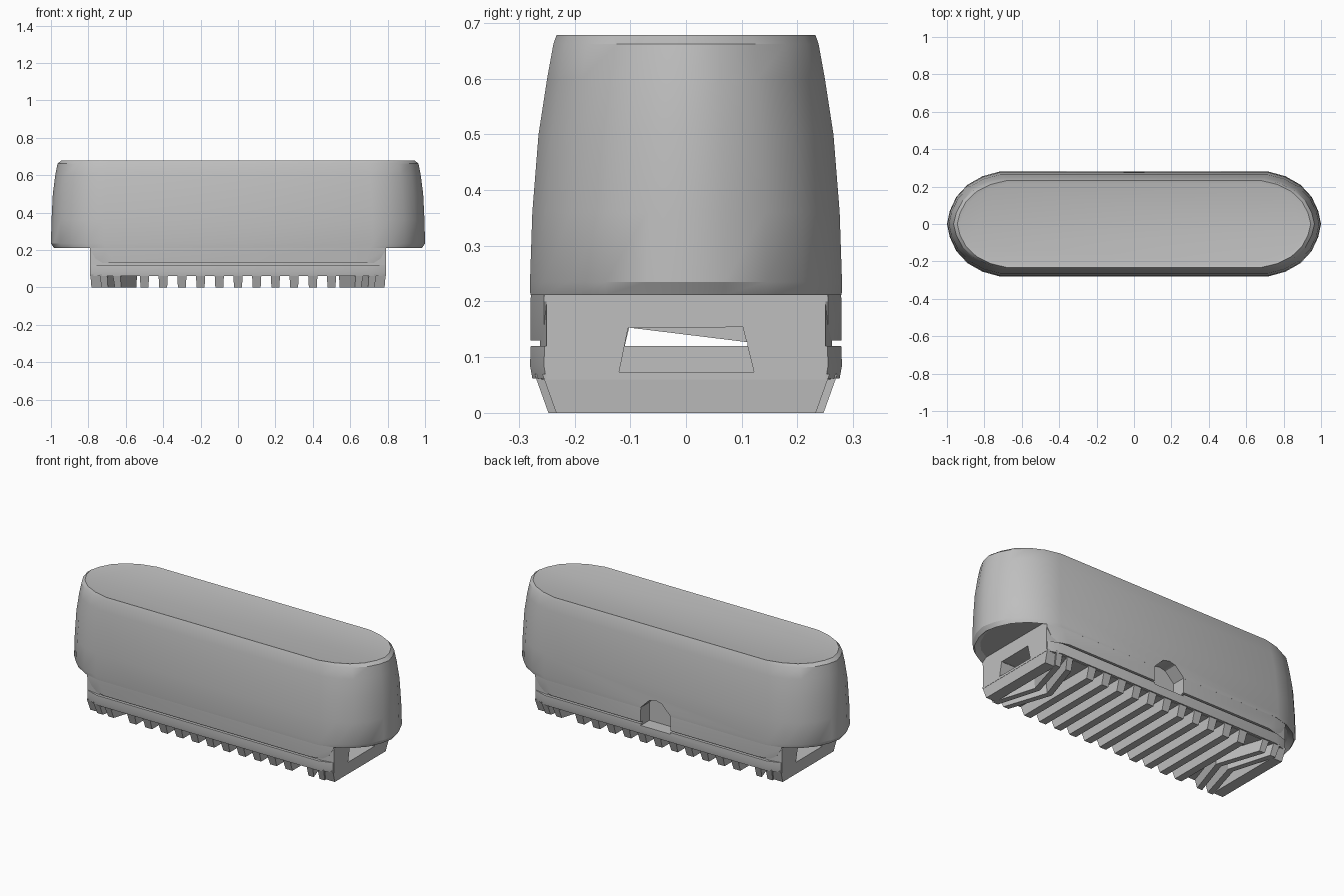
import bpy, bmesh, math
from mathutils import Matrix

if "Cube" in bpy.data.objects:
    bpy.data.objects.remove(bpy.data.objects["Cube"])

grey = bpy.data.materials.new("plain grey")
grey.use_nodes = True
GREY = (0.52, 0.52, 0.52, 1)
grey.diffuse_color = GREY
grey.node_tree.nodes["Principled BSDF"].inputs["Base Color"].default_value = GREY


def finish(name, bm):
    bmesh.ops.recalc_face_normals(bm, faces=bm.faces)
    me = bpy.data.meshes.new(name)
    bm.to_mesh(me)
    bm.free()
    me.materials.append(grey)
    ob = bpy.data.objects.new(name, me)
    bpy.context.collection.objects.link(ob)
    return ob


def mirrored_plan(quarter):
    """Closed outline from quarter points running from the side to the end."""
    right = quarter + [(x, -y) for x, y in reversed(quarter) if y > 0]
    return right + [(-x, -y) for x, y in right if abs(y) > 0] + (
        [(-quarter[-1][0], 0)] if quarter[-1][1] == 0 else [])


def loft(name, quarter, levels, top_inset=0, floor_inset=0):
    """Stack scaled copies of a plan; levels are (z, x scale, y scale)."""
    plan = sorted(mirrored_plan(quarter), key=lambda p: math.atan2(p[1], p[0]))
    bm = bmesh.new()
    rings = [[bm.verts.new((x * sx, y * sy, z)) for x, y in plan] for z, sx, sy in levels]
    n = len(plan)
    for low, high in zip(rings, rings[1:]):
        for i in range(n):
            j = (i + 1) % n
            bm.faces.new((low[i], low[j], high[j], high[i]))
    floor = bm.faces.new(rings[0][::-1])
    top = bm.faces.new(rings[-1])
    bm.normal_update()
    if top_inset:
        bmesh.ops.inset_region(bm, faces=[top], thickness=top_inset, depth=-0.004)
    if floor_inset:
        bmesh.ops.inset_region(bm, faces=[floor], thickness=floor_inset, depth=-0.02)
    return finish(name, bm)


def prism(name, profile, axis, start, end):
    """Extrude a profile along x (profile is y, z) or along y (profile is x, z)."""
    bm = bmesh.new()

    def place(a, b, t):
        return (t, a, b) if axis == "x" else (a, t, b)
    face = bm.faces.new([bm.verts.new(place(a, b, start)) for a, b in profile])
    made = bmesh.ops.extrude_face_region(bm, geom=[face])["geom"]
    verts = [v for v in made if isinstance(v, bmesh.types.BMVert)]
    bmesh.ops.translate(bm, verts=verts, vec=place(0, 0, end - start))
    return finish(name, bm)


def cut(target, cutters):
    for c in cutters:
        m = target.modifiers.new("cut", "BOOLEAN")
        m.object, m.operation, m.solver = c, "DIFFERENCE", "EXACT"
    graph = bpy.context.evaluated_depsgraph_get()
    result = bpy.data.meshes.new_from_object(target.evaluated_get(graph))
    target.modifiers.clear()
    target.data = result


# Rounded shell with tapering walls and a shallow lid panel
shell = loft("shell", [(0.72, 0.28), (0.81, 0.255), (0.89, 0.21), (0.95, 0.145), (0.985, 0.07), (1.0, 0)],
             [(0.212, 0.985, 0.998), (0.235, 1, 1), (0.36, 0.997, 0.985), (0.5, 0.99, 0.945),
              (0.6, 0.977, 0.89), (0.662, 0.965, 0.85), (0.678, 0.945, 0.83)],
             top_inset=0.018, floor_inset=0.03)

# Skirt dropping from the shell to the seam
skirt = loft("skirt", [(0.70, 0.279), (0.79, 0.255)],
             [(0.13, 0.945, 1), (0.20, 1, 1), (0.25, 1, 0.99)])

# Base core and the collar under the seam
core = loft("base_core", [(0.72, 0.262), (0.79, 0.25)], [(0.06, 1, 1), (0.24, 1, 1)])
collar = loft("base_collar", [(0.71, 0.28), (0.788, 0.255)],
              [(0.062, 1, 0.985), (0.085, 1, 1), (0.12, 1, 0.995)])

# End slots, a tunnel through the base, and an arched recess at the back
cutters = [prism("tunnel_cutter", [(-0.11, 0.12), (0.11, 0.12), (0.11, 0.127), (-0.102, 0.153)],
                 "x", -0.9, 0.9)]
for s in (-1, 1):
    cutters.append(prism("slot_cutter", [(-0.12, 0.073), (0.122, 0.073), (0.102, 0.154), (-0.104, 0.152)],
                         "x", s * 0.66, s * 0.9))
cutters.append(prism("arch_cutter", [(-0.095, 0.11), (0.095, 0.11), (0.095, 0.215), (0.04, 0.27),
                                     (0, 0.28), (-0.04, 0.27), (-0.095, 0.215)], "y", 0.2, 0.4))
for part in (shell, skirt, core, collar):
    cut(part, cutters)
for c in cutters:
    bpy.data.objects.remove(c)


def rib(name, x, width, lean=0.0, length=0.272):
    """Tapered cross rib under the base, half on each side, leaning as a chevron."""
    bm = bmesh.new()
    for s in (-1, 1):
        def row(z, y, w):
            return [bm.verts.new((x + lean * abs(t) / length + d * w / 2, s * t, z))
                    for t, d in ((0, -1), (0, 1), (y, 1), (y, -1))]
        low, high = row(0.0, length - 0.025, width * 0.85), row(0.07, length, width)
        for i in range(4):
            if i != 0:
                bm.faces.new((low[i], low[(i + 1) % 4], high[(i + 1) % 4], high[i]))
        bm.faces.new(low)
        bm.faces.new(high)
    bmesh.ops.remove_doubles(bm, verts=bm.verts, dist=0.0001)
    return finish(name, bm)


# Straight grip ribs, chevron ribs near the ends, solid end bars
for i in range(11):
    rib("grip_rib", -0.5 + i * 0.1, 0.05)
for s in (-1, 1):
    rib("chevron_rib", s * 0.56, 0.04, s * 0.09)
    rib("chevron_rib", s * 0.64, 0.04, s * 0.08)
    rib("end_bar", s * 0.752, 0.075, 0, 0.258)

# Smooth the curved walls while keeping hard edges
for ob in bpy.context.scene.objects:
    ob.select_set(ob.type == "MESH")
bpy.context.view_layer.objects.active = shell
bpy.ops.object.shade_smooth_by_angle(angle=math.radians(30))
